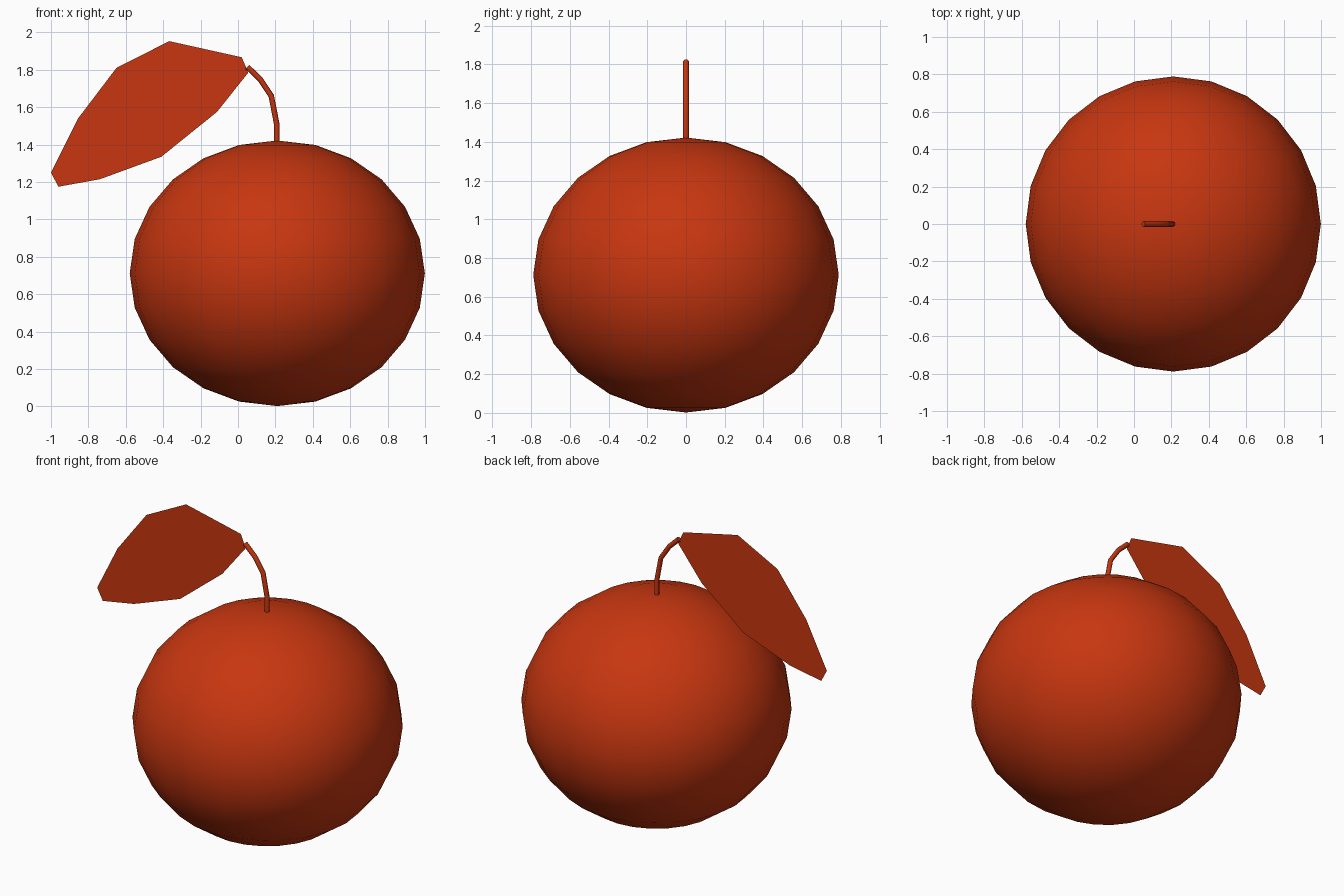
import bpy, bmesh
from mathutils import Matrix

if "Cube" in bpy.data.objects:
    bpy.data.objects.remove(bpy.data.objects["Cube"])

CX = 0.21  # fruit axis

mat = bpy.data.materials.new("orange_red")
mat.diffuse_color = (0.57, 0.037, 0.005, 1)
mat.use_nodes = True
mat.node_tree.nodes["Principled BSDF"].inputs["Base Color"].default_value = mat.diffuse_color


def add_mesh(name, bm):
    me = bpy.data.meshes.new(name)
    bm.to_mesh(me)
    bm.free()
    ob = bpy.data.objects.new(name, me)
    bpy.context.collection.objects.link(ob)
    me.materials.append(mat)
    return ob


# Fruit: slightly squashed sphere, 24 segments and 12 bands
bm = bmesh.new()
bmesh.ops.create_uvsphere(
    bm, u_segments=24, v_segments=12, radius=1,
    matrix=Matrix.Translation((CX, 0, 0.712)) @ Matrix.Diagonal((0.789, 0.789, 0.71, 1)))
for f in bm.faces:
    f.smooth = True
add_mesh("fruit", bm)

# Stem: thin bent tube
path = [(CX - 0.003, 1.40), (CX - 0.003, 1.51), (0.178, 1.66), (0.118, 1.75), (0.05, 1.815)]
cu = bpy.data.curves.new("stem", "CURVE")
cu.dimensions = "3D"
cu.bevel_depth = 0.015
cu.bevel_resolution = 2
cu.use_fill_caps = True
sp = cu.splines.new("POLY")
sp.points.add(len(path) - 1)
for p, (x, z) in zip(sp.points, path):
    p.co = (x, 0, z, 1)
sp.use_smooth = True
cu.materials.append(mat)
stem = bpy.data.objects.new("stem", cu)
bpy.context.collection.objects.link(stem)
stem.select_set(True)
bpy.context.view_layer.objects.active = stem
bpy.ops.object.convert(target="MESH")

# Leaf: flat strip of quads between the upper and lower edges
upper = [(-1.0, 1.25), (-0.855, 1.54), (-0.65, 1.81), (-0.368, 1.953), (0.02, 1.867)]
lower = [(-0.96, 1.175), (-0.738, 1.215), (-0.41, 1.335), (-0.112, 1.575), (0.055, 1.785)]
bm = bmesh.new()
u = [bm.verts.new((x, 0, z)) for x, z in upper]
l = [bm.verts.new((x, 0, z)) for x, z in lower]
for i in range(len(u) - 1):
    bm.faces.new((l[i], l[i + 1], u[i + 1], u[i]))
add_mesh("leaf", bm)
